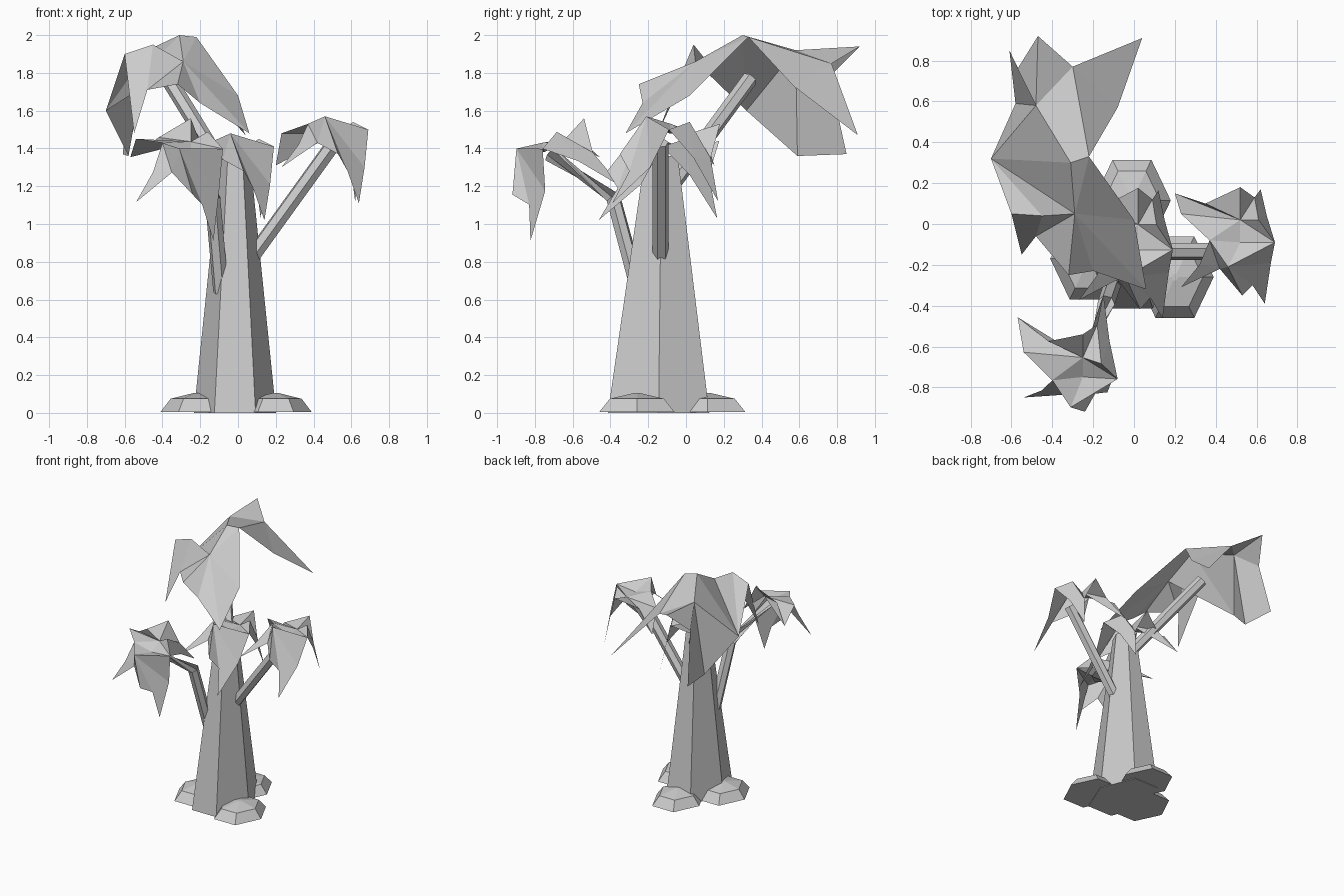
import bpy
import bmesh
import math
from mathutils import Matrix, Vector

cube = bpy.data.objects.get("Cube")
if cube:
    bpy.data.objects.remove(cube, do_unlink=True)

# One plain grey for the whole tree
grey = bpy.data.materials.new("plain grey")
grey.use_nodes = True
tone = (0.6, 0.6, 0.6, 1)
grey.diffuse_color = tone
grey.node_tree.nodes["Principled BSDF"].inputs["Base Color"].default_value = tone


def add_object(name, bm):
    mesh = bpy.data.meshes.new(name)
    bm.to_mesh(mesh)
    bm.free()
    mesh.materials.append(grey)
    obj = bpy.data.objects.new(name, mesh)
    bpy.context.collection.objects.link(obj)


def hexagon(bm, center, across, along):
    """Ring of six vertices spanned by two half-axis vectors."""
    ring = []
    for i in range(6):
        angle = i * math.pi / 3
        ring.append(bm.verts.new(center + across * math.cos(angle) + along * math.sin(angle)))
    return ring


def loft(name, rings_data):
    """Closed hexagonal body through a sequence of rings."""
    bm = bmesh.new()
    rings = [hexagon(bm, *data) for data in rings_data]
    for low, high in zip(rings, rings[1:]):
        for i in range(6):
            j = (i + 1) % 6
            bm.faces.new((low[i], low[j], high[j], high[i]))
    bm.faces.new(rings[0][::-1])
    bm.faces.new(rings[-1])
    bmesh.ops.recalc_face_normals(bm, faces=bm.faces)
    add_object(name, bm)


def upright_ring(x, y, z, rx, ry):
    return Vector((x, y, z)), Vector((rx, 0, 0)), Vector((0, ry, 0))


def branch(name, *path, radius=0.042):
    points = [Vector(p) for p in path]
    rings = []
    for i, point in enumerate(points):
        before, after = points[max(i - 1, 0)], points[min(i + 1, len(points) - 1)]
        direction = (after - before).normalized()
        side = direction.orthogonal().normalized()
        rings.append((point, side * radius, direction.cross(side) * radius))
    loft(name, rings)


# Tapered trunk
loft("trunk", [upright_ring(-0.016, -0.145, 0, 0.218, 0.31),
               upright_ring(-0.015, -0.13, 1.36, 0.078, 0.1)])

# Branches
branch("left_branch", (0.07, -0.135, 0.82), (0.51, -0.135, 1.43))
branch("front_branch", (-0.09, -0.25, 0.64), (-0.135, -0.385, 1.14), (-0.25, -0.72, 1.37))
branch("back_branch", (0.0, -0.1, 1.17), (-0.37, 0.34, 1.77))

# Rocks around the foot: low bevelled hexagons with a shallow crown
for name, x, y in (("left_rock", 0.2, -0.26), ("right_rock", -0.22, -0.17), ("back_rock", -0.01, 0.115)):
    loft(name, [upright_ring(x, y, z, 0.19 * s, 0.23 * s)
                for z, s in ((0.005, 1), (0.075, 0.72), (0.105, 0.08))])

# Canopy: rim letters a-p run round the edge, W is a pleat crest, X, Y, Z the middle line
FACES = ("Xpa Xab Xbc XcY YcZ def cdf cfZ Zfg Zgh Zhij Zjk ZkY "
         "klW kWX kXY lmn lnW WnX Xno Xop").split()
KEYS = "abcdefghijklmnopWXYZ"

# Corner positions in hundredths
BIG = [(6, -32, 148), (0, 2, 168), (-22, 33, 199), (-8, 57, 173), (4, 91, 147), (-30, 77, 185),
       (-47, 92, 194), (-57, 76, 178), (-61, 85, 137), (-58, 59, 136), (-70, 32, 160), (-60, 5, 190),
       (-55, -15, 148), (-48, -6, 171), (-32, -25, 174), (-20, -23, 164),
       (-45, 4, 195), (-29, 5, 186), (-31, 30, 200), (-48, 58, 192)]
SMALL = [(20, 15, 131), (23, 5, 148), (37, -8, 153), (32, -20, 142), (23, -31, 130), (42, -22, 143),
         (53, -35, 137), (58, -30, 128), (64, -39, 111), (67, -19, 130), (69, -9, 150), (65, 4, 135),
         (62, 17, 112), (59, 13, 135), (52, 18, 153), (35, 10, 146),
         (61, 2, 154), (52, 2, 148), (52, -9, 148), (46, -21, 157)]


def canopy(name, corners, transform=Matrix()):
    bm = bmesh.new()
    verts = {key: bm.verts.new(transform @ (Vector(c) / 100)) for key, c in zip(KEYS, corners)}
    for face in FACES:
        bm.faces.new([verts[key] for key in face])
    add_object(name, bm)


pivot = Vector((0.5, -0.08, 1.45))
to_origin = Matrix.Translation(-pivot)
tilt = Matrix.Rotation(math.radians(30), 4, "X")
stretch = Matrix.Diagonal((1, 1.12, 1, 1))

canopy("back_canopy", BIG)
canopy("left_canopy", SMALL)
canopy("front_canopy", SMALL, Matrix.Translation((-0.27, -0.725, 1.36)) @ tilt @ to_origin)
canopy("middle_canopy", SMALL, Matrix.Translation((0, -0.115, 1.36)) @ stretch @ to_origin)
